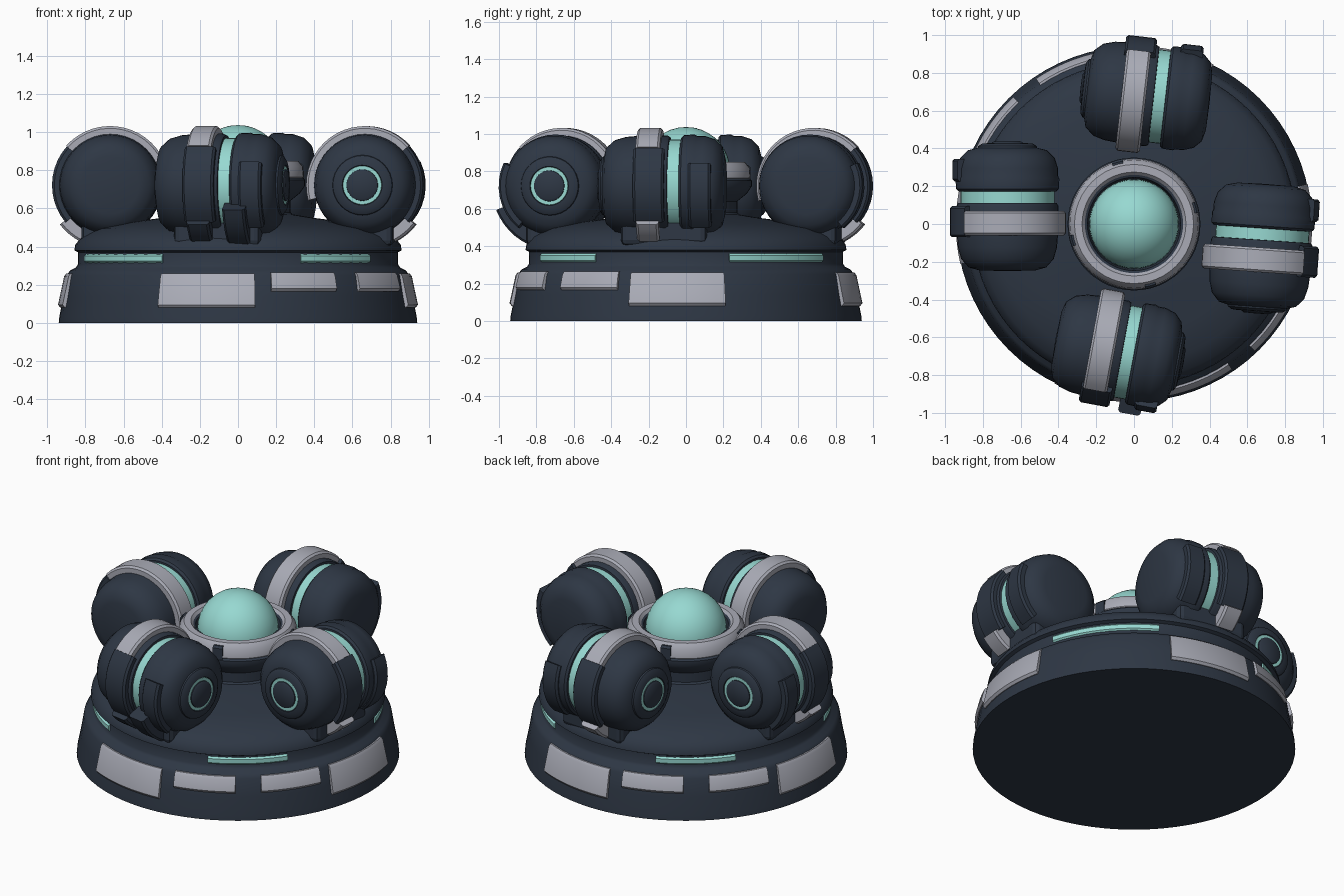
import bpy, bmesh, math
from mathutils import Matrix, Vector

if "Cube" in bpy.data.objects:
    bpy.data.objects.remove(bpy.data.objects["Cube"])


def material(name, rgb):
    m = bpy.data.materials.new(name)
    m.diffuse_color = (*rgb, 1)
    m.use_nodes = True
    m.node_tree.nodes["Principled BSDF"].inputs["Base Color"].default_value = m.diffuse_color
    return m


DARK = material("dark slate", (0.027, 0.038, 0.058))
GREY = material("light grey", (0.40, 0.41, 0.47))
TEAL = material("pale teal", (0.31, 0.69, 0.64))
IDENT = Matrix.Identity(4)


def sweep(name, prof, mat, a0=0, a1=360, n=48, mx=IDENT, closed=False, angle=35):
    """Turn an (r, h) profile about local z; a partial turn gets end caps."""
    full = a1 - a0 >= 360
    bm = bmesh.new()
    rings = []
    for i in range(n if full else n + 1):
        a = math.radians(a0 + (a1 - a0) * i / n)
        rings.append([bm.verts.new(mx @ Vector((r * math.cos(a), r * math.sin(a), h)))
                      for r, h in prof])
    k = len(prof)
    for i in range(n):
        p, q = rings[i], rings[(i + 1) % len(rings)]
        for j in range(k if closed else k - 1):
            m = (j + 1) % k
            bm.faces.new((p[j], q[j], q[m], p[m]))
    if not full:
        bm.faces.new(rings[0])
        bm.faces.new(rings[-1])
    bmesh.ops.remove_doubles(bm, verts=bm.verts, dist=1e-5)
    bmesh.ops.recalc_face_normals(bm, faces=bm.faces)
    me = bpy.data.meshes.new(name)
    bm.to_mesh(me)
    bm.free()
    me.materials.append(mat)
    ob = bpy.data.objects.new(name, me)
    bpy.context.collection.objects.link(ob)
    bpy.ops.object.select_all(action='DESELECT')
    ob.select_set(True)
    bpy.context.view_layer.objects.active = ob
    bpy.ops.object.shade_smooth_by_angle(angle=math.radians(angle))
    return ob


def plate(name, r0, r1, h0, h1, mat, a0, a1, n=10, mx=IDENT, c=0.012):
    """Curved block with chamfered outer edges."""
    sec = [(r0, h0), (r1 - c, h0), (r1, h0 + c), (r1, h1 - c), (r1 - c, h1), (r0, h1)]
    return sweep(name, sec, mat, a0, a1, n, mx, True)


# Base drum and sloping deck
sweep("base", [(0, 0), (0.94, 0), (0.937, 0.03), (0.915, 0.14), (0.897, 0.25), (0.88, 0.275),
               (0.85, 0.29), (0.84, 0.305), (0.838, 0.37), (0.858, 0.38), (0.853, 0.41),
               (0.82, 0.45), (0.74, 0.495), (0.6, 0.525), (0.4, 0.55), (0.28, 0.57), (0, 0.57)],
      DARK, n=72)


# Armour plates on the base, following its slope
def armour(name, z0, z1, a0, a1):
    r = lambda z: 0.942 - 0.18 * z
    sec = [(r(z0) - 0.04, z0), (r(z0) + 0.004, z0), (r(z0) + 0.016, z0 + 0.015),
           (r(z1) + 0.016, z1 - 0.015), (r(z1) + 0.004, z1), (r(z1) - 0.04, z1)]
    sweep(name, sec, GREY, a0, a1, 10, closed=True)


for i, c in enumerate((-100.5, -3, 79.5, 177)):
    armour(f"large_plate_{i}", 0.08, 0.26, c - 16, c + 16)
for i, c in enumerate((-67.5, -35, 112.5, 145)):
    armour(f"small_plate_{i}", 0.165, 0.265, c - 11.5, c + 11.5)

# Teal light strips in the groove
for i, (c, w) in enumerate(((-140, 22), (-51, 16), (38, 22), (129, 16))):
    plate(f"light_strip_{i}", 0.80, 0.848, 0.312, 0.362, TEAL, c - w, c + w, 14)

# Central collar, ring and dome
sweep("collar", [(0.25, 0.5), (0.31, 0.54), (0.275, 0.58), (0.275, 0.64), (0.325, 0.68),
                 (0.352, 0.72), (0.352, 0.75), (0.33, 0.77), (0.24, 0.77)], DARK)
sweep("collar_ring", [(0.33, 0.75), (0.345, 0.765), (0.34, 0.82), (0.315, 0.85),
                      (0.275, 0.85), (0.258, 0.83)], GREY)
sweep("collar_inner", [(0.26, 0.835), (0.247, 0.83), (0.237, 0.77)], DARK)
for i, a in enumerate((-75, 15, 105, 195)):
    plate(f"collar_notch_{i}", 0.30, 0.35, 0.74, 0.835, DARK, a - 5, a + 5, 3)
sweep("dome", [(0.237 * math.cos(math.radians(t)), 0.8 + 0.237 * math.sin(math.radians(t)))
               for t in range(-90, 91, 10)], TEAL, n=40, angle=60)

# Four pods: name, origin, outward angle, axis turn, hub end, lower clamp colour
PODS = [("front", (-0.165, -0.655), -100.5, 90, 1, DARK),
        ("right", (0.67, -0.19), -4, 90, -1, GREY),
        ("back", (0.0, 0.69), 83.5, -90, -1, GREY),
        ("left", (-0.67, 0.005), 180, -90, 1, GREY)]
for name, (ox, oy), ang, turn, hub, low in PODS:
    a, b = math.radians(ang), math.radians(ang + turn)
    # local x = outward, local y = up, local z = pod axis
    mx = Matrix(((math.cos(a), 0, math.cos(b), ox), (math.sin(a), 0, math.sin(b), oy),
                 (0, 1, 0, 0.722), (0, 0, 0, 1)))
    # Drum halves with a lit seam between
    sweep(name + "_pod_drum", [(0, -0.255), (0.15, -0.25), (0.205, -0.235), (0.245, -0.19),
                               (0.262, -0.13), (0.268, -0.06), (0.27, 0.09), (0.262, 0.105),
                               (0.2, 0.11)], DARK, n=40, mx=mx)
    sweep(name + "_pod_seam", [(0.2, 0.10), (0.248, 0.105), (0.248, 0.17), (0.2, 0.175)],
          TEAL, n=40, mx=mx)
    sweep(name + "_pod_cap", [(0.2, 0.165), (0.26, 0.168), (0.272, 0.18), (0.275, 0.235),
                              (0.268, 0.25), (0.268, 0.29), (0.25, 0.345), (0.21, 0.385),
                              (0.15, 0.4), (0, 0.403)], DARK, n=40, mx=mx)
    # Clamp band: grey arc on top, dark outer block, lower foot
    plate(name + "_band_top", 0.25, 0.31, -0.065, 0.065, GREY, 42, 195, 20, mx)
    plate(name + "_band_block", 0.25, 0.305, -0.075, 0.09, DARK, -40, 42, 10, mx)
    plate(name + "_band_foot", 0.27, 0.335, -0.06, 0.06, low, -62, -38, 4, mx)
    plate(name + "_cap_bracket", 0.22, 0.292, 0.22, 0.34, DARK, -50, 25, 8, mx)
    if name == "front":
        plate("front_cap_foot", 0.25, 0.345, 0.14, 0.26, DARK, -65, -22, 6, mx)
    # Hub with a lit ring
    e, s = (0.395, 1) if hub > 0 else (-0.245, -1)
    sweep(name + "_hub", [(0.165, e - s * 0.02), (0.155, e + s * 0.012), (0.135, e + s * 0.025),
                          (0.105, e + s * 0.028), (0.1, e + s * 0.012), (0, e + s * 0.012)],
          DARK, n=32, mx=mx)
    sweep(name + "_hub_light", [(0.103, e + s * 0.01), (0.101, e + s * 0.024),
                                (0.08, e + s * 0.024), (0.08, e + s * 0.01)], TEAL, n=32, mx=mx)
    sweep(name + "_hub_cap", [(0.085, e + s * 0.005), (0.082, e + s * 0.03),
                              (0.07, e + s * 0.038), (0, e + s * 0.04)], DARK, n=32, mx=mx)
    # Saddle joining the pod to the deck
    bpy.ops.mesh.primitive_cube_add(size=1)
    ob = bpy.context.object
    ob.name = name + "_saddle"
    ob.data.transform(mx @ Matrix.Translation((-0.02, -0.235, 0.08)) @
                      Matrix.Diagonal((0.34, 0.17, 0.46, 1)))
    if mx.determinant() < 0:
        ob.data.flip_normals()
    ob.data.materials.append(DARK)
    bev = ob.modifiers.new("soft edges", 'BEVEL')
    bev.width, bev.segments = 0.03, 2
